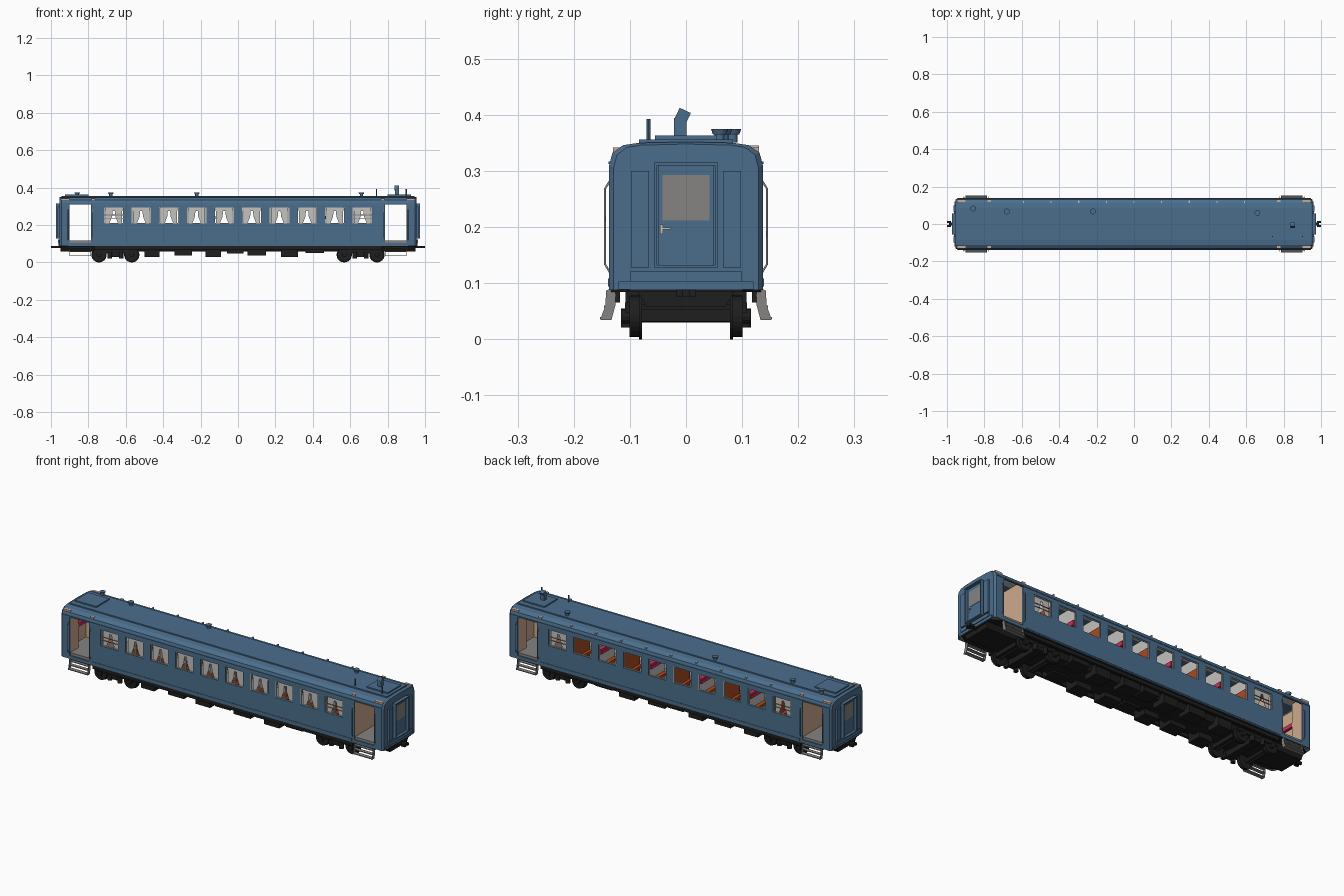
import bpy, bmesh, math
from mathutils import Matrix, Vector

if "Cube" in bpy.data.objects:
    bpy.data.objects.remove(bpy.data.objects["Cube"])

def mat(name, r, g, b):
    m = bpy.data.materials.new(name)
    m.diffuse_color = (r, g, b, 1)
    m.use_nodes = True
    m.node_tree.nodes["Principled BSDF"].inputs["Base Color"].default_value = m.diffuse_color
    return m

BLUE = mat("coach_blue", 0.07, 0.155, 0.265)
BLACK = mat("chassis_black", 0.013, 0.013, 0.013)
GREY = mat("metal_grey", 0.24, 0.23, 0.22)
LIGHT = mat("light_lining", 0.55, 0.54, 0.52)
TAN = mat("tan_panel", 0.62, 0.40, 0.27)
ORANGE = mat("orange_wood", 0.40, 0.07, 0.015)
PINK = mat("pink_bedding", 0.60, 0.03, 0.11)

def finish(name, bm, *mats):
    bmesh.ops.recalc_face_normals(bm, faces=bm.faces[:])
    me = bpy.data.meshes.new(name)
    bm.to_mesh(me)
    bm.free()
    for m in mats:
        me.materials.append(m)
    ob = bpy.data.objects.new(name, me)
    bpy.context.collection.objects.link(ob)
    return ob

def boxes(name, items, m):
    """items: (x0, x1, y0, y1, z0, z1)"""
    bm = bmesh.new()
    for x0, x1, y0, y1, z0, z1 in items:
        M = Matrix.Translation(((x0+x1)/2, (y0+y1)/2, (z0+z1)/2)) @ \
            Matrix.Diagonal((abs(x1-x0), abs(y1-y0), abs(z1-z0), 1))
        bmesh.ops.create_cube(bm, size=1, matrix=M)
    return finish(name, bm, m)

def cyls(name, items, m, axis='Z', sides=16):
    """items: (x, y, z, radius_low, radius_high, length)"""
    R = {'Z': Matrix(), 'Y': Matrix.Rotation(math.pi/2, 4, 'X')}[axis]
    bm = bmesh.new()
    for x, y, z, r1, r2, d in items:
        bmesh.ops.create_cone(bm, cap_ends=True, segments=sides, radius1=r1, radius2=r2,
                              depth=d, matrix=Matrix.Translation((x, y, z)) @ R)
    return finish(name, bm, m)

def prisms(name, items, m):
    """items: (points, extrusion vector)"""
    bm = bmesh.new()
    for pts, vec in items:
        f = bm.faces.new([bm.verts.new(p) for p in pts])
        g = bmesh.ops.extrude_face_region(bm, geom=[f])["geom"]
        for v in g:
            if isinstance(v, bmesh.types.BMVert):
                v.co += Vector(vec)
        # close the start side, which the extrusion may remove
        if f.is_valid is False:
            bmesh.ops.holes_fill(bm, edges=bm.edges[:])
    bmesh.ops.holes_fill(bm, edges=[e for e in bm.edges if e.is_boundary])
    return finish(name, bm, m)

S = (-1, 1)
PITCH = 0.1477
WIN = [-0.6645 + PITCH*i for i in range(10)]
HW = 0.0525
D0, D1 = 0.785, 0.90          # door opening in x

# ---- body shell: profile swept along x, skipping window and door cells
half = [(0.137, 0.088), (0.137, 0.105), (0.137, 0.207), (0.137, 0.293), (0.137, 0.31),
        (0.131, 0.333), (0.112, 0.346), (0.085, 0.350)]
prof = half + [(0, 0.352)] + [(-y, z) for y, z in reversed(half)]
xs = sorted([s*v for s in S for v in (0.955, 0.945, D0, D1)] + [w+s*HW for w in WIN for s in S])
bm = bmesh.new()
rings = []
for x in xs:
    k = 0.94 if abs(x) > 0.95 else 1
    rings.append([bm.verts.new((x, y*k, z - (0.004 if k < 1 and z > 0.3 else 0))) for y, z in prof])
n = len(prof)
for i in range(len(xs)-1):
    xm = (xs[i]+xs[i+1])/2
    for j in range(n-1):
        zm = (prof[j][1]+prof[j+1][1])/2
        if D0 < abs(xm) < D1 and 0.105 < zm < 0.31:
            continue
        if 0.207 < zm < 0.293 and any(abs(xm-w) < HW for w in WIN):
            continue
        bm.faces.new((rings[i][j], rings[i+1][j], rings[i+1][j+1], rings[i][j+1]))
bm.faces.new(rings[0])
bm.faces.new(rings[-1])
shell = finish("body_shell", bm, BLUE, LIGHT)
sol = shell.modifiers.new("thickness", 'SOLIDIFY')
sol.thickness = 0.006
sol.offset = -1
sol.material_offset = 1

# ---- body trim: lower ledge and rain gutter
boxes("side_ledges", [(-0.77, 0.77, s*0.136, s*0.139, 0.094, 0.108) for s in S], BLUE)
boxes("rain_gutters", [(-0.945, 0.945, s*0.134, s*0.1385, 0.312, 0.317) for s in S], BLUE)

# ---- roof fittings
boxes("roof_deck", [(-0.94, 0.94, -0.084, 0.084, 0.345, 0.3565)], BLUE)
boxes("roof_hatches", [(s*0.80, s*0.925, -0.055, 0.055, 0.355, 0.363) for s in S], BLUE)
vents = [(-0.86, 0.083), (-0.68, 0.067), (-0.22, 0.067), (0.66, 0.060)]
cyls("roof_vent_stems", [(x, y, 0.359, 0.009, 0.009, 0.016) for x, y in vents], BLUE)
cyls("roof_vent_caps", [(x, y, 0.370, 0.012, 0.0155, 0.010) for x, y in vents], BLUE)
boxes("chimney", [(0.839, 0.861, -0.021, 0.001, 0.355, 0.394)], BLUE)
head = boxes("chimney_head", [(-0.012, 0.012, -0.011, 0.011, -0.011, 0.011)], BLUE)
head.location = (0.85, -0.006, 0.398)
head.rotation_euler = (math.radians(-25), 0, 0)
cyls("roof_pipes", [(x, -0.067, 0.373, 0.0035, 0.0035, 0.04) for x in (0.74, 0.90)], BLUE, sides=8)

# ---- coach ends: gangway frame, door, pane, handle, foot panel
for s, side in ((-1, "left"), (1, "right")):
    a, b = s*0.950, s*0.974
    boxes(side + "_gangway_frame",
          [(a, b, t*0.052, t*0.057, 0.128, 0.315) for t in S] +
          [(a, b, -0.052, 0.052, 0.128, 0.132), (a, b, -0.052, 0.052, 0.310, 0.315)], BLUE)
    boxes(side + "_end_door", [(a, s*0.959, -0.05, 0.05, 0.132, 0.310)], BLUE)
    boxes(side + "_end_door_pane", [(s*0.955, s*0.9605, -0.042, 0.042, 0.212, 0.293)], GREY)
    boxes(side + "_door_handle", [(s*0.959, s*0.963, -s*0.046, -s*0.041, 0.188, 0.205),
                                  (s*0.961, s*0.965, -s*0.046, -s*0.028, 0.196, 0.199)], LIGHT)
    boxes(side + "_foot_panel", [(a, s*0.963, -0.099, 0.099, 0.103, 0.122),
                                 (a, s*0.959, -0.12, 0.12, 0.089, 0.103)], BLUE)
    boxes(side + "_gangway_pads", [(a, s*0.964, t*0.066, t*0.098, 0.128, 0.30) for t in S], BLUE)

# ---- interior: floor, vestibule panels, compartments
boxes("floor", [(-0.945, 0.945, -0.13, 0.13, 0.088, 0.118)], GREY)
boxes("vestibule_panels", [(s*0.765, s*0.783, -0.130, 0.130, 0.118, 0.342) for s in S] +
      [(s*0.902, s*0.946, t*0.060, t*0.130, 0.118, 0.342) for s in S for t in S] +
      [(s*0.943, s*0.947, -0.06, 0.06, 0.118, 0.342) for s in S], TAN)
walls = [w + PITCH/2 for w in WIN[:-1]]
boxes("partitions", [(x-0.003, x+0.003, -0.03, 0.130, 0.118, 0.345) for x in walls], LIGHT)
boxes("wood_backs", [(x-0.008, x+0.008, -0.02, 0.122, 0.13, 0.285) for x in walls[0::2]] +
      [(x-0.024, x+0.024, -0.02, 0.122, 0.15, 0.165) for x in walls], ORANGE)
boxes("bedding", [(x-0.026, x+0.026, -0.01, 0.120, 0.232, 0.248) for x in walls[1::2]] +
      [(x-0.024, x+0.024, 0.07, 0.120, 0.248, 0.258) for x in walls[1::2]] +
      [(-0.92, -0.905, -0.058, 0.058, 0.225, 0.245)], PINK)

# ---- window frames, rails of the end windows, curtains
fr = []
for w in WIN:
    for t in S:
        y0, y1 = t*0.129, t*0.134
        fr += [(w+s*(HW-0.004), w+s*HW, y0, y1, 0.207, 0.293) for s in S]
        fr += [(w-HW, w+HW, y0, y1, 0.207, 0.210), (w-HW, w+HW, y0, y1, 0.290, 0.293)]
boxes("window_frames", fr, LIGHT)
boxes("window_rails", [(w-HW, w+HW, t*0.131, t*0.134, z, z+0.003)
                       for w in (WIN[0], WIN[-1]) for t in S for z in (0.235, 0.252)], GREY)
curt = []
for t in S:
    for w in (WIN if t < 0 else (WIN[0], WIN[-1])):
        y = t*0.126
        for s in S:
            curt.append(([(w+s*a, y, z) for a, z in ((0.044, 0.207), (0.024, 0.207), (0.018, 0.222),
                        (0.009, 0.245), (0.006, 0.276), (0.044, 0.276))], (0, t*0.002, 0)))
        curt.append(([(w-0.046, y, 0.276), (w+0.046, y, 0.276), (w+0.046, y, 0.291),
                      (w-0.046, y, 0.291)], (0, t*0.002, 0)))
prisms("curtains", curt, LIGHT)

# ---- entrance steps and handrails
step = [(0.125, 0.090), (0.142, 0.088), (0.144, 0.06), (0.153, 0.034), (0.133, 0.034), (0.126, 0.06)]
prisms("step_sides", [([(s*x, t*y, z) for y, z in step], (s*0.003, 0, 0))
                      for s in S for t in S for x in (D0, D1-0.003)], GREY)
boxes("step_treads", [(s*D0, s*D1, t*a, t*b, z, z+0.004) for s in S for t in S
                      for a, b, z in ((0.132, 0.153, 0.036), (0.127, 0.146, 0.056), (0.125, 0.142, 0.076))], GREY)
cu = bpy.data.curves.new("handrails", 'CURVE')
cu.dimensions = '3D'
cu.bevel_depth = 0.002
cu.bevel_resolution = 1
cu.materials.append(GREY)
for s in S:
    for t in S:
        for x in (0.776, 0.909):
            sp = cu.splines.new('POLY')
            sp.points.add(3)
            for p, (y, z) in zip(sp.points, ((0.136, 0.12), (0.1445, 0.134), (0.1445, 0.268), (0.136, 0.282))):
                p.co = (s*x, t*y, z, 1)
bpy.context.collection.objects.link(bpy.data.objects.new("handrails", cu))

# ---- underframe
prisms("underframe", [([(-0.95, y, z) for y, z in ((-0.088, 0.088), (0.088, 0.088), (0.07, 0.058), (-0.07, 0.058))],
                       (1.9, 0, 0))], BLACK)
prisms("floor_pan", [([(-0.955, -0.1, 0.084), (-0.90, -0.134, 0.084), (0.90, -0.134, 0.084), (0.955, -0.1, 0.084),
                       (0.955, 0.1, 0.084), (0.90, 0.134, 0.084), (-0.90, 0.134, 0.084), (-0.955, 0.1, 0.084)],
                      (0, 0, 0.006))], BLACK)
boxes("sole_bars", [(-0.77, 0.77, t*0.118, t*0.130, 0.066, 0.085) for t in S], BLACK)
gear = [(-0.50, -0.42, 0.030), (-0.34, -0.245, 0.036), (-0.175, -0.09, 0.030), (-0.06, 0.03, 0.048),
        (0.05, 0.15, 0.036), (0.23, 0.32, 0.030), (0.36, 0.46, 0.050)]
boxes("equipment_boxes", [(a, b, t*0.03, t*0.108, z, 0.085) for a, b, z in gear for t in S], BLACK)

# ---- couplers
boxes("couplers", [(s*0.94, s*0.985, -0.007, 0.007, 0.078, 0.088) for s in S] +
      [(s*0.982, s*1.0, t*0.005, t*0.017, 0.076, 0.089) for s in S for t in S] +
      [(s*0.978, s*0.990, -0.017, 0.017, 0.076, 0.089) for s in S], BLACK)

# ---- bogies
AX = [s*x for s in S for x in (0.568, 0.743)]
BC = [s*0.6555 for s in S]
cyls("wheel_flanges", [(x, t*0.081, 0.041, 0.041, 0.041, 0.005) for x in AX for t in S], BLACK, 'Y', 24)
cyls("wheel_treads", [(x, t*0.092, 0.041, 0.037, 0.037, 0.018) for x in AX for t in S], BLACK, 'Y', 24)
cyls("axles", [(x, 0, 0.041, 0.010, 0.010, 0.2) for x in AX], BLACK, 'Y', 12)
cyls("axle_boxes", [(x, t*0.108, 0.041, 0.013, 0.013, 0.016) for x in AX for t in S], BLACK, 'Y', 12)
boxes("bogie_frames", [(c-0.115, c+0.115, t*0.098, t*0.109, 0.048, 0.066) for c in BC for t in S] +
      [(c-0.020, c+0.020, -0.108, 0.108, 0.030, 0.062) for c in BC] +
      [(c+e*0.108-0.007, c+e*0.108+0.007, -0.10, 0.10, 0.032, 0.054) for c in BC for e in S], BLACK)
cyls("bogie_springs", [(c+e*0.030, t*0.104, 0.038, 0.012, 0.012, 0.034) for c in BC for e in S for t in S],
     BLACK, sides=12)
